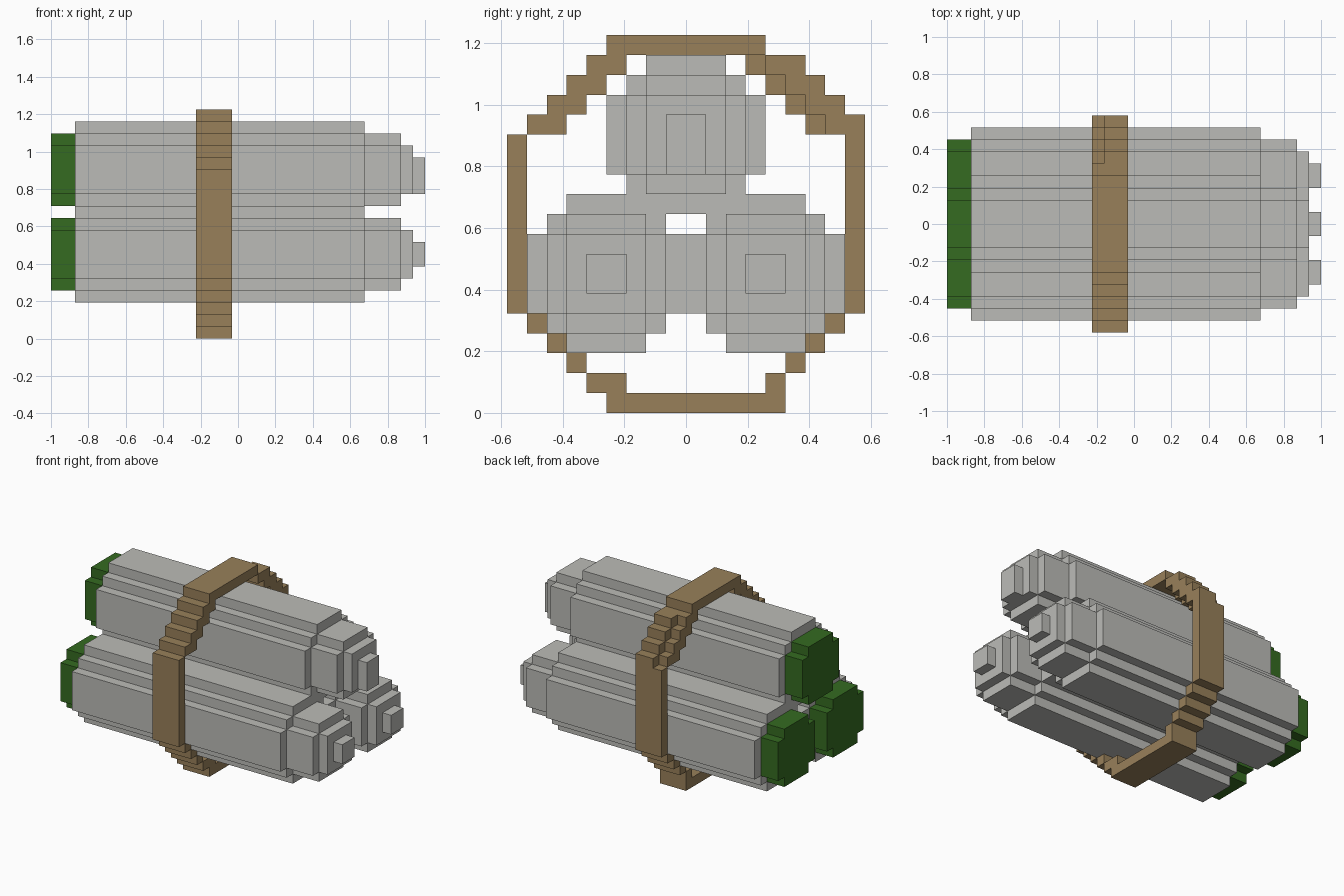
import bpy, bmesh

if "Cube" in bpy.data.objects:
    bpy.data.objects.remove(bpy.data.objects["Cube"])

U = 2 / 31  # one block of the stepped grid


def material(name, rgb):
    m = bpy.data.materials.new(name)
    m.diffuse_color = (*rgb, 1)
    m.use_nodes = True
    m.node_tree.nodes["Principled BSDF"].inputs["Base Color"].default_value = m.diffuse_color
    return m


GREY = material("paper grey", (0.50, 0.50, 0.475))
GREEN = material("dark green", (0.035, 0.147, 0.015))
BROWN = material("strap brown", (0.314, 0.216, 0.102))


def finish(name, bm, mat):
    bmesh.ops.recalc_face_normals(bm, faces=bm.faces[:])
    bmesh.ops.scale(bm, vec=(U, U, U), verts=bm.verts[:])
    me = bpy.data.meshes.new(name)
    bm.to_mesh(me)
    bm.free()
    me.materials.append(mat)
    ob = bpy.data.objects.new(name, me)
    bpy.context.collection.objects.link(ob)
    return ob


def prism(bm, outline, x0, x1, start=True, end=True):
    """Extrude a (y, z) outline along x, with optional end caps."""
    a = [bm.verts.new((x0, y, z)) for y, z in outline]
    b = [bm.verts.new((x1, y, z)) for y, z in outline]
    n = len(a)
    for i in range(n):
        j = (i + 1) % n
        bm.faces.new((a[i], a[j], b[j], b[i]))
    if start:
        bm.faces.new(a[::-1])
    if end:
        bm.faces.new(b)


def rect(y0, y1, z0, z1):
    return [(y0, z0), (y1, z0), (y1, z1), (y0, z1)]


def stepped_disc(cy, cz, corner):
    """Stepped round outline; corner lists the points of one quadrant."""
    pts = list(corner)
    pts += [(-y, z) for y, z in reversed(corner)]
    pts += [(-y, -z) for y, z in corner]
    pts += [(y, -z) for y, z in reversed(corner)]
    return [(cy + y, cz + z) for y, z in pts]


BIG = [(4, 2), (3, 2), (3, 3), (2, 3), (2, 4)]
SMALL = [(3, 2), (2, 2), (2, 3)]

# Three tubes: body, stepped nose and green rear cap
for label, cy, cz, tip_top in (("top", 0, 14, 15), ("left", -4, 7, 8), ("right", 4, 7, 8)):
    bm = bmesh.new()
    prism(bm, stepped_disc(cy, cz, BIG), -13.5, 10.5)
    prism(bm, stepped_disc(cy, cz, SMALL), 10.5, 13.5, start=False)
    prism(bm, rect(cy - 2, cy + 2, cz - 2, cz + 2), 13.5, 14.5, start=False)
    tip_bottom = cz - 2 if label == "top" else cz - 1
    prism(bm, rect(cy - 1, cy + 1, tip_bottom, tip_top), 14.5, 15.5, start=False)
    finish(label + "_tube", bm, GREY)

    bm = bmesh.new()
    prism(bm, stepped_disc(cy, cz, SMALL), -15.5, -13.5, end=False)
    finish(label + "_rear_cap", bm, GREEN)

# Strap ring around the tubes, made of stepped blocks
bm = bmesh.new()
full = [(-4, 4, 18, 19), (-4, 5, 0, 1),              # top and bottom
        (-9, -8, 5, 14), (8, 9, 5, 14),              # sides
        (-5, -3, 1, 2), (4, 5, 1, 2)]                # bottom steps
for i in range(4):
    full.append((-8 + i, -6 + i, 14 + i, 15 + i))    # upper left steps
for i in range(3):
    full += [(-6 - i, -5 - i, 2 + i, 3 + i), (5 + i, 6 + i, 2 + i, 3 + i)]
for box in full:
    prism(bm, rect(*box), -3.5, -0.5)
# Upper right steps: the rear strip sits one block further in
for i in range(4):
    prism(bm, rect(6 - i, 8 - i, 14 + i, 15 + i), -3.5, -2.5)
    prism(bm, rect(7 - i, 9 - i, 14 + i, 15 + i), -2.5, -0.5)
finish("strap", bm, BROWN)
